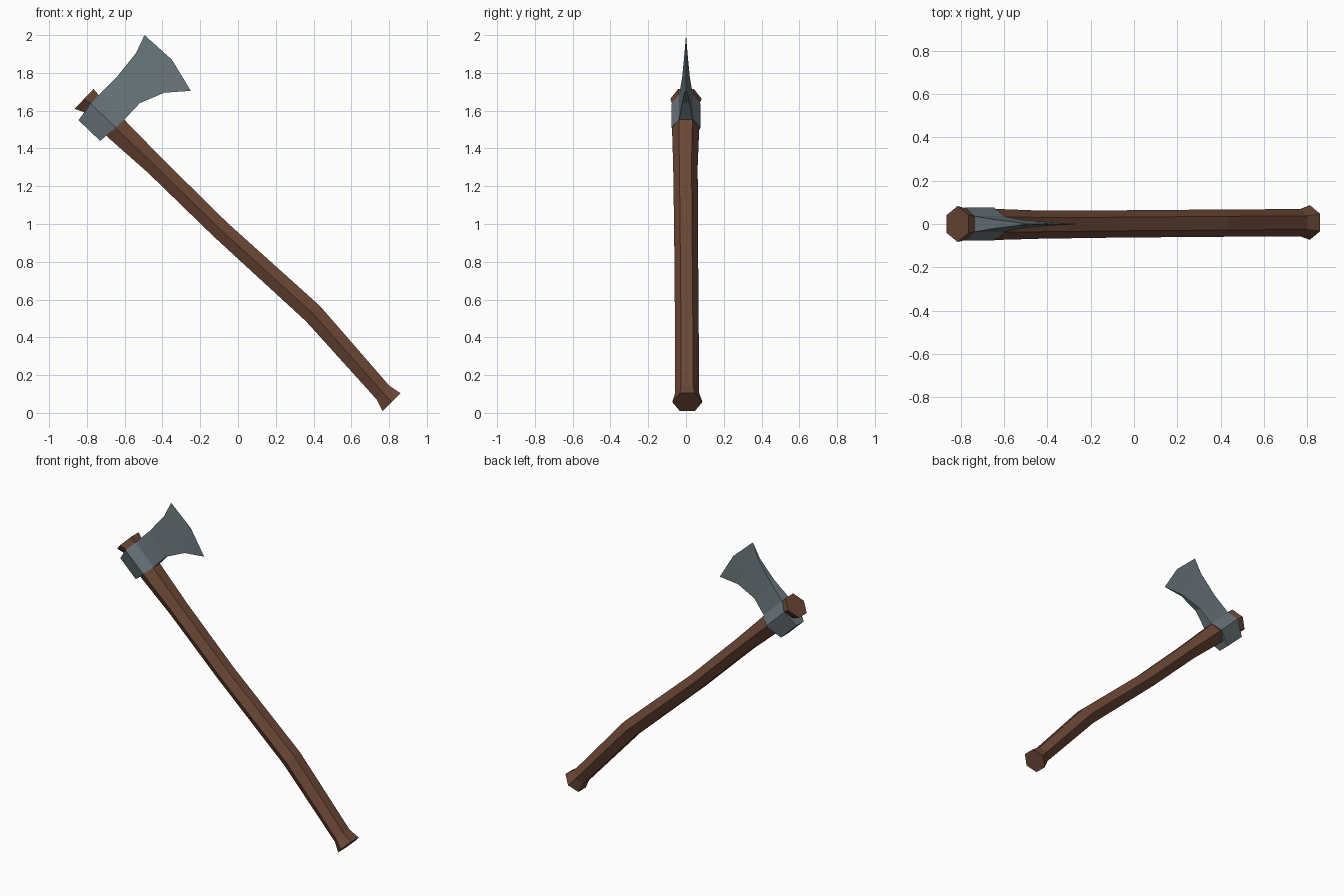
import bpy
import bmesh

cube = bpy.data.objects.get("Cube")
if cube:
    bpy.data.objects.remove(cube, do_unlink=True)


def material(name, colour):
    m = bpy.data.materials.new(name)
    m.use_nodes = True
    m.diffuse_color = (*colour, 1)
    m.node_tree.nodes["Principled BSDF"].inputs["Base Color"].default_value = (*colour, 1)
    return m


def loft(name, rings, mat):
    """Join equal-length rings of points into a closed solid."""
    bm = bmesh.new()
    loops = [[bm.verts.new(p) for p in ring] for ring in rings]
    n = len(loops[0])
    for a, b in zip(loops, loops[1:]):
        for i in range(n):
            j = (i + 1) % n
            bm.faces.new((a[i], a[j], b[j], b[i]))
    bm.faces.new(loops[0])
    bm.faces.new(loops[-1])
    bmesh.ops.remove_doubles(bm, verts=bm.verts, dist=0.0005)
    bmesh.ops.recalc_face_normals(bm, faces=bm.faces)
    mesh = bpy.data.meshes.new(name)
    bm.to_mesh(mesh)
    bm.free()
    mesh.materials.append(mat)
    obj = bpy.data.objects.new(name, mesh)
    bpy.context.collection.objects.link(obj)
    return obj


def hexagon(upper, lower, half, yc):
    """Six-sided section with flats above and below and ridges on both sides."""
    (ux, uz), (lx, lz) = upper, lower
    mx, mz = (ux + lx) / 2, (uz + lz) / 2
    f = half * 0.5
    return [(ux, yc - f, uz), (ux, yc + f, uz), (mx, yc + half, mz),
            (lx, yc + f, lz), (lx, yc - f, lz), (mx, yc - half, mz)]


wood = material("brown wood", (0.15, 0.065, 0.038))
steel = material("grey steel", (0.145, 0.185, 0.205))

# Handle: upper edge, lower edge, half width, sideways drift
handle = [
    ((0.86, 0.105), (0.765, 0.01), 0.08, 0.007),
    ((0.80, 0.145), (0.735, 0.07), 0.063, 0.006),
    ((0.435, 0.565), (0.36, 0.485), 0.063, 0.004),
    ((-0.06, 1.01), (-0.13, 0.935), 0.063, 0.0),
    ((-0.40, 1.345), (-0.475, 1.27), 0.065, -0.003),
    ((-0.60, 1.55), (-0.69, 1.46), 0.072, -0.002),
    ((-0.735, 1.68), (-0.81, 1.59), 0.072, -0.001),
    ((-0.765, 1.715), (-0.865, 1.61), 0.083, 0.0),
]
loft("handle", [hexagon(*s) for s in handle], wood)

# Axe head: top outline, bottom outline, half thickness, from poll to edge
head = [
    ((-0.845, 1.55), (-0.73, 1.44), 0.038),
    ((-0.78, 1.637), (-0.647, 1.51), 0.077),
    ((-0.735, 1.685), (-0.60, 1.555), 0.036),
    ((-0.64, 1.78), (-0.52, 1.64), 0.02),
    ((-0.54, 1.905), (-0.39, 1.695), 0.008),
    ((-0.495, 2.0), (-0.25, 1.705), 0.0),
]
rings = []
for (tx, tz), (bx, bz), t in head:
    # a middle point on each side lets the cutting edge bow outwards
    mx, mz = (tx + bx) / 2, (tz + bz) / 2
    if t == 0:
        mx, mz = -0.35, 1.87
    rings.append([(tx, -t, tz), (mx, -t, mz), (bx, -t, bz),
                  (bx, t, bz), (mx, t, mz), (tx, t, tz)])
# the bevel sides meet at the edge, so the last cap is left out
bm = bmesh.new()
loops = [[bm.verts.new(p) for p in r] for r in rings[:-1]]
edge = [bm.verts.new(p) for p in rings[-1][:3]]
loops.append(edge + edge[::-1])
for a, b in zip(loops, loops[1:]):
    for i in range(6):
        j = (i + 1) % 6
        quad = list(dict.fromkeys((a[i], a[j], b[j], b[i])))
        bm.faces.new(quad)
bm.faces.new(loops[0])
bmesh.ops.recalc_face_normals(bm, faces=bm.faces)
mesh = bpy.data.meshes.new("axe_head")
bm.to_mesh(mesh)
bm.free()
mesh.materials.append(steel)
bpy.context.collection.objects.link(bpy.data.objects.new("axe_head", mesh))
